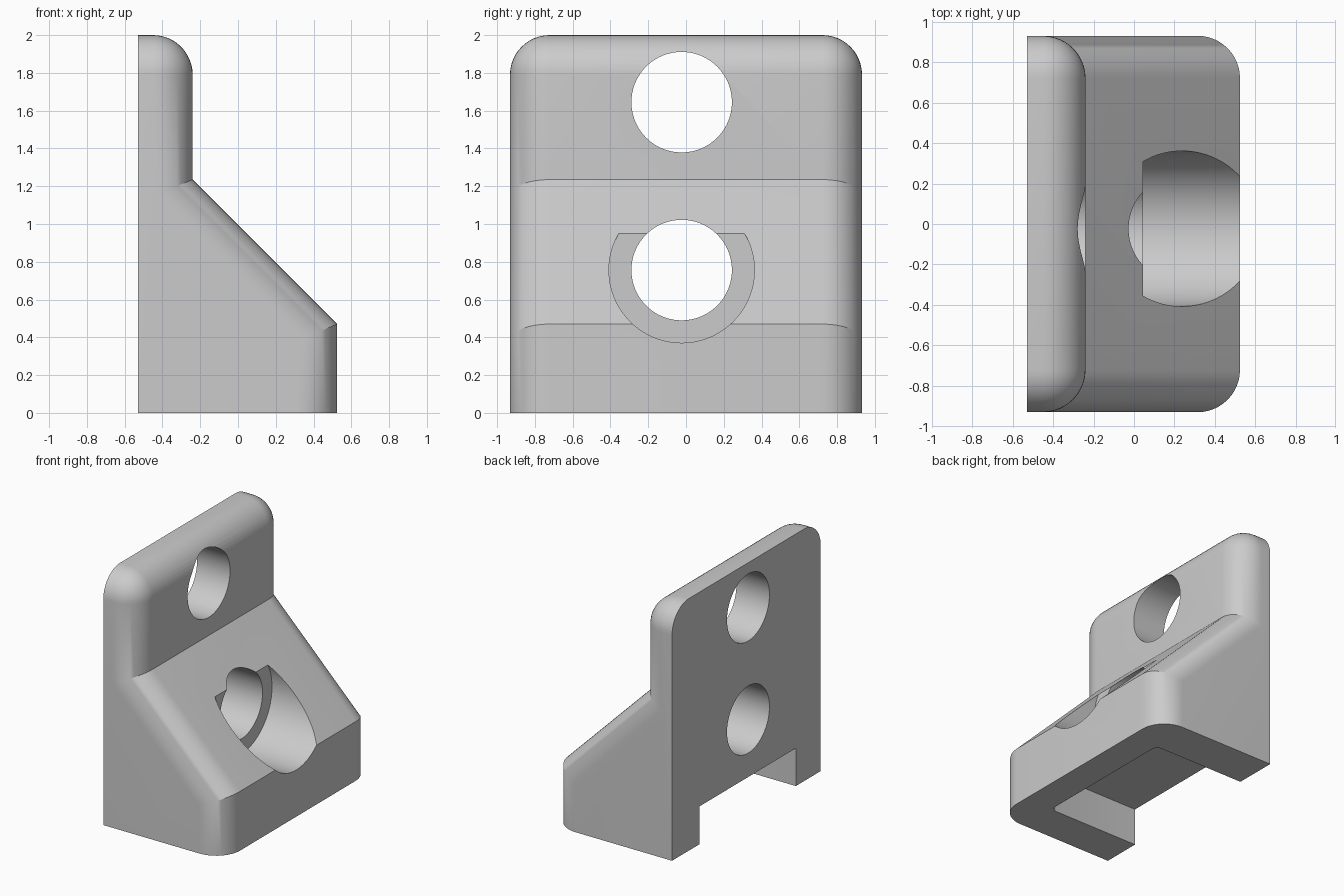
import bpy, bmesh, math
from mathutils import Matrix

cube = bpy.data.objects.get("Cube")
if cube:
    bpy.data.objects.remove(cube, do_unlink=True)

BACK, FRONT, STEP = -0.53, 0.525, -0.24      # x positions
HALF, ROUND = 0.932, 0.21                    # half width, fillet radius
HOLE_Y = -0.023

grey = bpy.data.materials.new("plain grey")
grey.use_nodes = True
grey.diffuse_color = (0.6, 0.6, 0.6, 1)
grey.node_tree.nodes["Principled BSDF"].inputs["Base Color"].default_value = grey.diffuse_color


def make_object(name, bm):
    bmesh.ops.recalc_face_normals(bm, faces=bm.faces)
    mesh = bpy.data.meshes.new(name)
    bm.to_mesh(mesh)
    bm.free()
    mesh.materials.append(grey)
    obj = bpy.data.objects.new(name, mesh)
    bpy.context.collection.objects.link(obj)
    return obj


def round_edges(bm, edges, radius, segments):
    bmesh.ops.bevel(bm, geom=edges, offset=radius, offset_type='OFFSET', segments=segments,
                    profile=0.5, affect='EDGES', clamp_overlap=False)


def cylinder(name, x0, x1, z, radius):
    bm = bmesh.new()
    place = Matrix.Translation(((x0 + x1) / 2, HOLE_Y, z)) @ Matrix.Rotation(math.pi / 2, 4, 'Y')
    bmesh.ops.create_cone(bm, cap_ends=True, segments=96, radius1=radius, radius2=radius,
                          depth=x1 - x0, matrix=place)
    return make_object(name, bm)


# Bracket body: side profile extruded across the width
profile = [(BACK, 0), (FRONT, 0), (FRONT, 0.47), (STEP, 1.235), (STEP, 2), (BACK, 2)]
bm = bmesh.new()
side = bm.faces.new([bm.verts.new((x, -HALF, z)) for x, z in profile])
ext = bmesh.ops.extrude_face_region(bm, geom=[side], use_keep_orig=True)
for v in ext["geom"]:
    if isinstance(v, bmesh.types.BMVert):
        v.co.y = HALF
bmesh.ops.recalc_face_normals(bm, faces=bm.faces)


def is_rounded(edge):
    a, b = (v.co for v in edge.verts)
    if max(a.x, b.x) < BACK + 0.01 or max(a.z, b.z) < 0.01:
        return False                          # back and bottom outlines stay sharp
    across = abs(a.y - b.y) > 0.1
    return min(a.z, b.z) > 1.9 if across else True


round_edges(bm, [e for e in bm.edges if is_rounded(e)], ROUND, 12)
body = make_object("bracket_body", bm)

# Slot under the base, open at the back, with softened inner corners
bm = bmesh.new()
x0, x1, z0, z1 = BACK - 0.2, 0.28, -0.2, 0.30
bmesh.ops.create_cube(bm, size=1, matrix=Matrix.Translation(((x0 + x1) / 2, -0.015, (z0 + z1) / 2))
                      @ Matrix.Diagonal((x1 - x0, 1.21, z1 - z0, 1)))
inner = [e for e in bm.edges if all(v.co.x > 0 for v in e.verts)
         and abs(e.verts[0].co.z - e.verts[1].co.z) > 0.1]
round_edges(bm, inner, 0.05, 5)
slot = make_object("slot_cutter", bm)

# Two through holes, the lower one with a wide recess
cutters = [
    slot,
    cylinder("upper_hole_cutter", -1, 1, 1.645, 0.266),
    cylinder("recess_cutter", 0.045, 1, 0.756, 0.385),
    cylinder("lower_hole_cutter", -1, 0.8, 0.756, 0.266),
]

bpy.ops.object.select_all(action='DESELECT')
body.select_set(True)
bpy.context.view_layer.objects.active = body
for cutter in cutters:
    cutter.hide_render = True
    mod = body.modifiers.new(cutter.name, 'BOOLEAN')
    mod.operation = 'DIFFERENCE'
    mod.solver = 'EXACT'
    mod.object = cutter
    bpy.ops.object.modifier_apply(modifier=mod.name)
    bpy.data.objects.remove(cutter, do_unlink=True)

bpy.ops.object.shade_smooth_by_angle(angle=math.radians(25))
